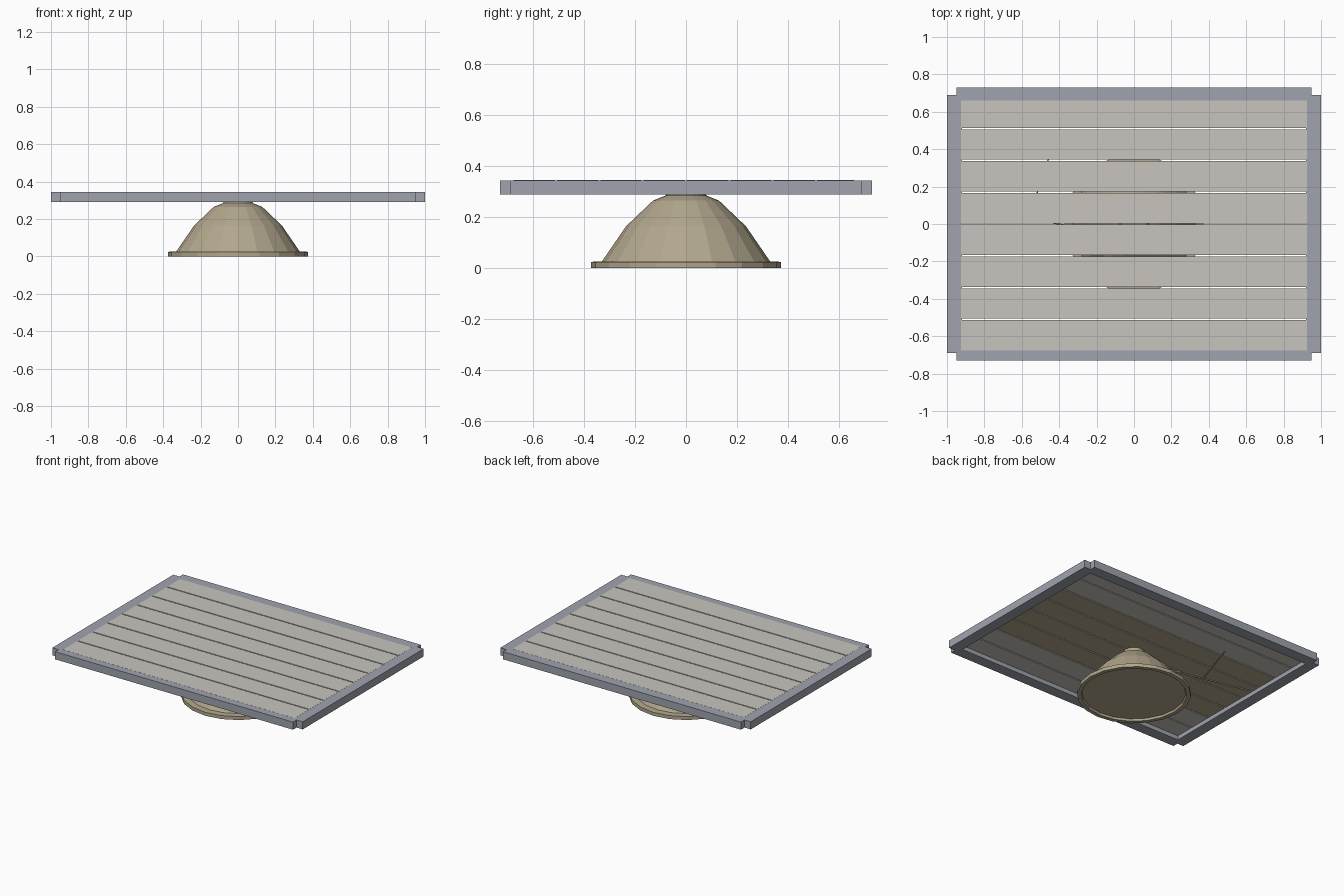
import bpy, bmesh, math
from mathutils import Vector

if "Cube" in bpy.data.objects:
    bpy.data.objects.remove(bpy.data.objects["Cube"])


def material(name, rgb):
    m = bpy.data.materials.new(name)
    m.diffuse_color = (*rgb, 1)
    m.use_nodes = True
    m.node_tree.nodes["Principled BSDF"].inputs["Base Color"].default_value = m.diffuse_color
    return m


GREY = material("blue grey frame", (0.35, 0.37, 0.42))
PALE = material("pale slat", (0.58, 0.56, 0.52))
TAN = material("tan base", (0.45, 0.39, 0.27))


def finish(name, bm, *mats):
    bmesh.ops.recalc_face_normals(bm, faces=bm.faces)
    me = bpy.data.meshes.new(name)
    for m in mats:
        me.materials.append(m)
    bm.to_mesh(me)
    bm.free()
    ob = bpy.data.objects.new(name, me)
    bpy.context.collection.objects.link(ob)
    return ob


def box(name, lo, hi, *mats, tan_below=False):
    bm = bmesh.new()
    bmesh.ops.create_cube(bm, size=1)
    lo, hi = Vector(lo), Vector(hi)
    for v in bm.verts:
        v.co = Vector([(lo[i] + hi[i]) / 2 + v.co[i] * (hi[i] - lo[i]) for i in range(3)])
    ob = finish(name, bm, *mats)
    if tan_below:
        for p in ob.data.polygons:
            p.material_index = 1 if p.normal.z < -0.5 else 0
    return ob


def lathe(name, profile, sides, mat):
    bm = bmesh.new()
    rings = []
    for r, z in profile:
        rings.append([bm.verts.new((r * math.cos(a), r * math.sin(a), z))
                      for a in (2 * math.pi * i / sides for i in range(sides))])
    for a, b in zip(rings, rings[1:]):
        for i in range(sides):
            j = (i + 1) % sides
            bm.faces.new((a[i], a[j], b[j], b[i]))
    bm.faces.new(rings[0])
    bm.faces.new(rings[-1])
    return finish(name, bm, mat)


def rod(name, a, b, radius, mat):
    a, b = Vector(a), Vector(b)
    bm = bmesh.new()
    bmesh.ops.create_cone(bm, cap_ends=True, segments=6, radius1=radius,
                          radius2=radius, depth=(b - a).length)
    bm.transform((b - a).to_track_quat('Z', 'Y').to_matrix().to_4x4())
    bmesh.ops.translate(bm, verts=bm.verts, vec=(a + b) / 2)
    return finish(name, bm, mat)


BOTTOM, TOP = 0.29, 0.345

# Frame rails, the corners left notched
for s, side in ((-1, "left"), (1, "right")):
    x = sorted((s * 0.92, s * 1.0))
    box(side + "_rail", (x[0], -0.69, BOTTOM), (x[1], 0.69, TOP), GREY)
for s, side in ((-1, "front"), (1, "back")):
    y = sorted((s * 0.65, s * 0.73))
    box(side + "_rail", (-0.95, y[0], BOTTOM), (0.95, y[1], TOP), GREY)

# Eight top slats with narrow gaps; the middle four are tan underneath
pitch, gap = 0.17, 0.004
for i in range(8):
    y0, y1 = (i - 4) * pitch + gap, (i - 3) * pitch - gap
    if i == 7:
        y1 = 0.66
    box(f"slat_{i + 1}", (-0.925, y0, 0.32), (0.925, y1, TOP + 0.0006),
        PALE, TAN, tan_below=2 <= i <= 5)

# Faceted dome pedestal with a foot ring, recessed below
lathe("pedestal", [(0.34, 0.015), (0.345, 0.0), (0.373, 0.0), (0.373, 0.025),
                   (0.33, 0.027), (0.235, 0.165), (0.13, 0.265),
                   (0.08, 0.285), (0.07, 0.32)], 20, TAN)

# Two thin rods under the slats
rod("long_rod", (-0.05, -0.08, 0.315), (-0.89, 0.11, 0.315), 0.005, TAN)
rod("cross_rod", (-0.56, 0.04, 0.315), (-0.44, 0.40, 0.315), 0.004, TAN)
